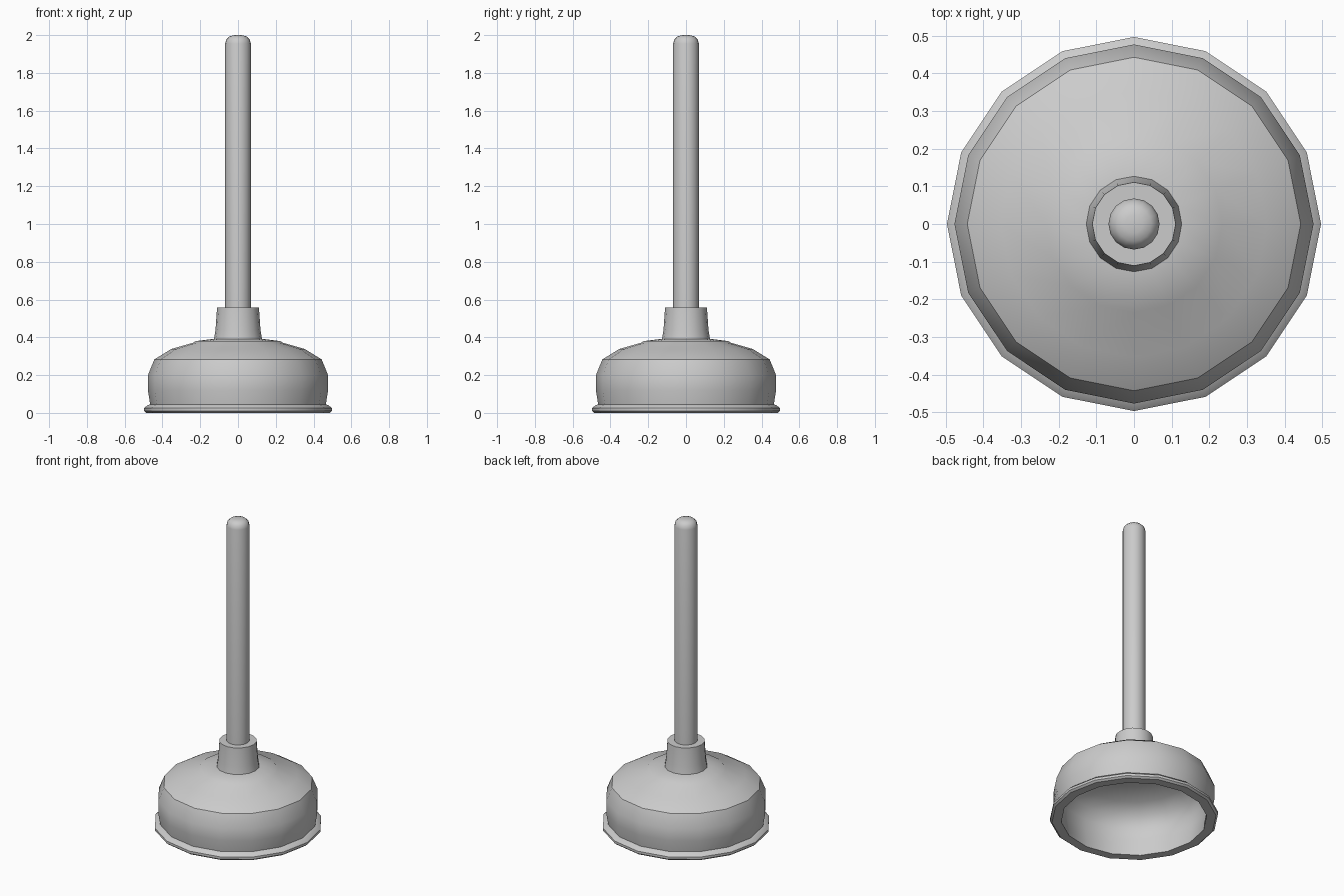
import bpy, bmesh
from math import cos, sin, pi, radians

if "Cube" in bpy.data.objects:
    bpy.data.objects.remove(bpy.data.objects["Cube"])

SIDES = 16


def lathe(name, profile, closed=False, angle=35):
    """Revolve (radius, height) points around the z axis."""
    bm = bmesh.new()
    rings = []
    for r, z in profile:
        if r == 0:
            rings.append([bm.verts.new((0, 0, z))] * SIDES)
        else:
            rings.append([bm.verts.new((r * cos(2 * pi * i / SIDES),
                                        r * sin(2 * pi * i / SIDES), z))
                          for i in range(SIDES)])
    pairs = list(zip(rings, rings[1:]))
    if closed:
        pairs.append((rings[-1], rings[0]))
    for a, b in pairs:
        for i in range(SIDES):
            j = (i + 1) % SIDES
            bm.faces.new(dict.fromkeys((a[i], a[j], b[j], b[i])))
    bmesh.ops.recalc_face_normals(bm, faces=bm.faces)
    mesh = bpy.data.meshes.new(name)
    bm.to_mesh(mesh)
    bm.free()
    obj = bpy.data.objects.new(name, mesh)
    bpy.context.collection.objects.link(obj)
    bpy.ops.object.select_all(action='DESELECT')
    obj.select_set(True)
    bpy.context.view_layer.objects.active = obj
    bpy.ops.object.shade_smooth_by_angle(angle=radians(angle))
    return obj


# Hollow rubber cup: lip, bulging wall, top step, collar, then the inner wall
lathe("rubber_cup", [
    (0.43, 0.0), (0.485, 0.0), (0.497, 0.01), (0.497, 0.025), (0.48, 0.04),
    (0.465, 0.045), (0.477, 0.12), (0.477, 0.20), (0.443, 0.283),
    (0.354, 0.338), (0.235, 0.372), (0.225, 0.380), (0.127, 0.392),
    (0.119, 0.44), (0.111, 0.557), (0.066, 0.557), (0.066, 0.36),
    (0.22, 0.345), (0.34, 0.31), (0.415, 0.26), (0.445, 0.19),
    (0.445, 0.12), (0.43, 0.03)], closed=True)

# Handle with a rounded tip, seated in the collar
lathe("handle", [
    (0, 0.36), (0.068, 0.36), (0.068, 1.955), (0.062, 1.978),
    (0.046, 1.993), (0.024, 1.999), (0, 2.0)], angle=50)
